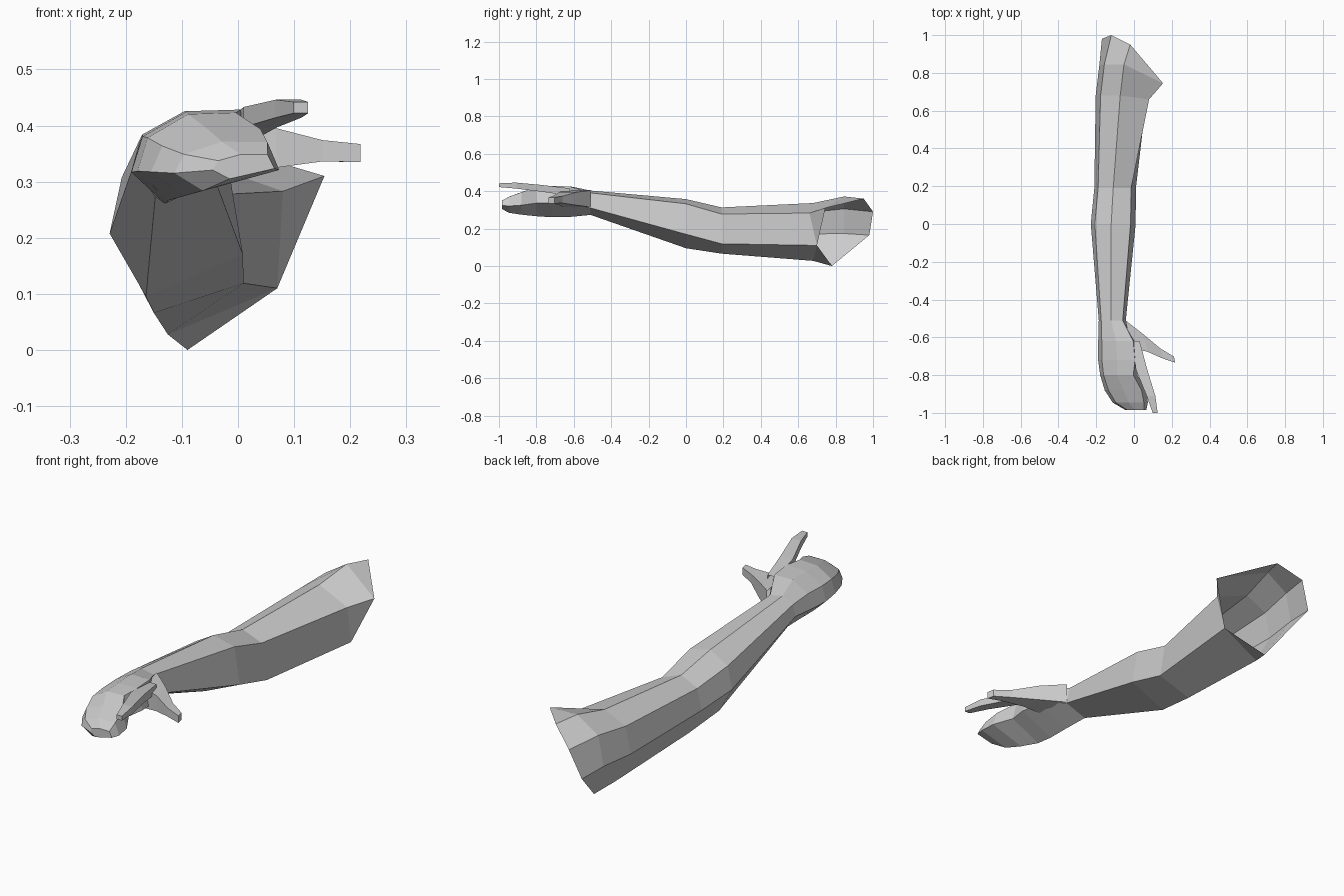
import bpy
import bmesh
from mathutils import Vector

# Remove the default cube
default_cube = bpy.data.objects.get("Cube")
if default_cube:
    bpy.data.objects.remove(default_cube, do_unlink=True)

# Single flat colour
grey = bpy.data.materials.new("plain_grey")
grey.use_nodes = True
grey.diffuse_color = (0.6, 0.6, 0.6, 1)
grey.node_tree.nodes["Principled BSDF"].inputs["Base Color"].default_value = grey.diffuse_color

# Unit profiles: the arm starts at its inner low corner and ends at the underside
ARM_PROFILE = [(1.1, -0.4), (0.85, 0.9), (-0.1, 1.1), (-0.9, 0.7), (-1.1, -0.1), (-0.5, -1)]
SQUARE_PROFILE = [(1, -1), (1, 1), (-1, 1), (-1, -1)]
ACROSS = Vector((1, 0, 0))
THUMB_ACROSS = Vector((-0.2, 1, 0))
UP = Vector((0, 0, 1))


def section(centre, width, height, lean=0, profile=ARM_PROFILE, side=ACROSS):
    """Place a unit profile, with half sizes; lean raises its inner side."""
    return [Vector(centre) + side * across * width + UP * (rise + lean * across) * height
            for across, rise in profile]


def finger_section(centre, width, height):
    return section(centre, width, height, profile=SQUARE_PROFILE)


def thumb_section(centre, width, height):
    return section(centre, width, height, profile=SQUARE_PROFILE, side=THUMB_ACROSS)


def loft(name, sections):
    """Skin neighbouring cross-sections with flat faces and close the last one."""
    mesh = bpy.data.meshes.new(name)
    bm = bmesh.new()
    rings = [[bm.verts.new(point) for point in points] for points in sections]
    for first, second in zip(rings, rings[1:]):
        for i in range(len(first)):
            # Index i - 1 wraps round to close the ring
            bm.faces.new((first[i - 1], first[i], second[i], second[i - 1]))
    bm.faces.new(rings[-1])
    # Points shared by two sections turn their quads into triangles
    bmesh.ops.remove_doubles(bm, verts=bm.verts, dist=0.0005)
    bmesh.ops.recalc_face_normals(bm, faces=bm.faces)
    bm.to_mesh(mesh)
    bm.free()
    mesh.materials.append(grey)
    part = bpy.data.objects.new(name, mesh)
    bpy.context.scene.collection.objects.link(part)


# Open, slanted shoulder rim, from the armpit round to the lowest corner
armpit = Vector((0.07, 0.7, 0.11))
chest_corner = Vector((0.154, 0.745, 0.31))
shoulder_top = Vector((-0.02, 0.95, 0.36))
shoulder_back = Vector((-0.12, 1, 0.29))
shoulder_side = Vector((-0.17, 0.98, 0.165))
lowest_corner = Vector((-0.09, 0.78, 0))
rim = [armpit, chest_corner, shoulder_top, shoulder_back, shoulder_side, lowest_corner]

# The shoulder shares its inner and lower corners with the rim
shoulder = section((-0.04, 0.845, 0.19), 0.13, 0.165)
shoulder[:2] = armpit, chest_corner
shoulder[-1] = lowest_corner
upper_arm = section((-0.06, 0.68, 0.17), 0.13, 0.15, lean=-0.1)
upper_arm[:2] = armpit, Vector((0.08, 0.66, 0.283))

# Elbow and wrist
elbow_back = section((-0.1, 0.19, 0.18), 0.1, 0.12, lean=-0.1)
elbow_front = section((-0.11, 0, 0.22), 0.108, 0.125)
wrist = section((-0.115, -0.51, 0.335), 0.065, 0.062)

# Palm and curled fingers
palm = section((-0.085, -0.62, 0.345), 0.095, 0.075, lean=0.2)
knuckles = section((-0.08, -0.72, 0.345), 0.1, 0.075, lean=0.25)
finger_roots = section((-0.08, -0.8, 0.345), 0.09, 0.07, lean=0.25)
finger_bend = section((-0.045, -0.88, 0.335), 0.1, 0.055, lean=0.2)
finger_front = section((-0.02, -0.945, 0.328), 0.085, 0.04, lean=0.2)
finger_ends = section((0.01, -0.985, 0.327), 0.05, 0.02, lean=0.2)

loft("arm_and_fist", [rim, shoulder, upper_arm, elbow_back, elbow_front, wrist, palm,
                      knuckles, finger_roots, finger_bend, finger_front, finger_ends])

# Pointing finger, from the back of the hand to the tip
loft("pointing_finger", [
    finger_section((0.01, -0.62, 0.395), 0.02, 0.02),
    finger_section((0.04, -0.77, 0.415), 0.03, 0.018),
    finger_section((0.09, -0.91, 0.43), 0.023, 0.016),
    finger_section((0.112, -1, 0.432), 0.013, 0.01),
])

# Thumb, from the wrist out to the tip
loft("thumb", [
    thumb_section((-0.03, -0.585, 0.36), 0.075, 0.045),
    thumb_section((0.06, -0.63, 0.36), 0.045, 0.035),
    thumb_section((0.145, -0.685, 0.355), 0.026, 0.019),
    thumb_section((0.215, -0.718, 0.351), 0.016, 0.016),
])
